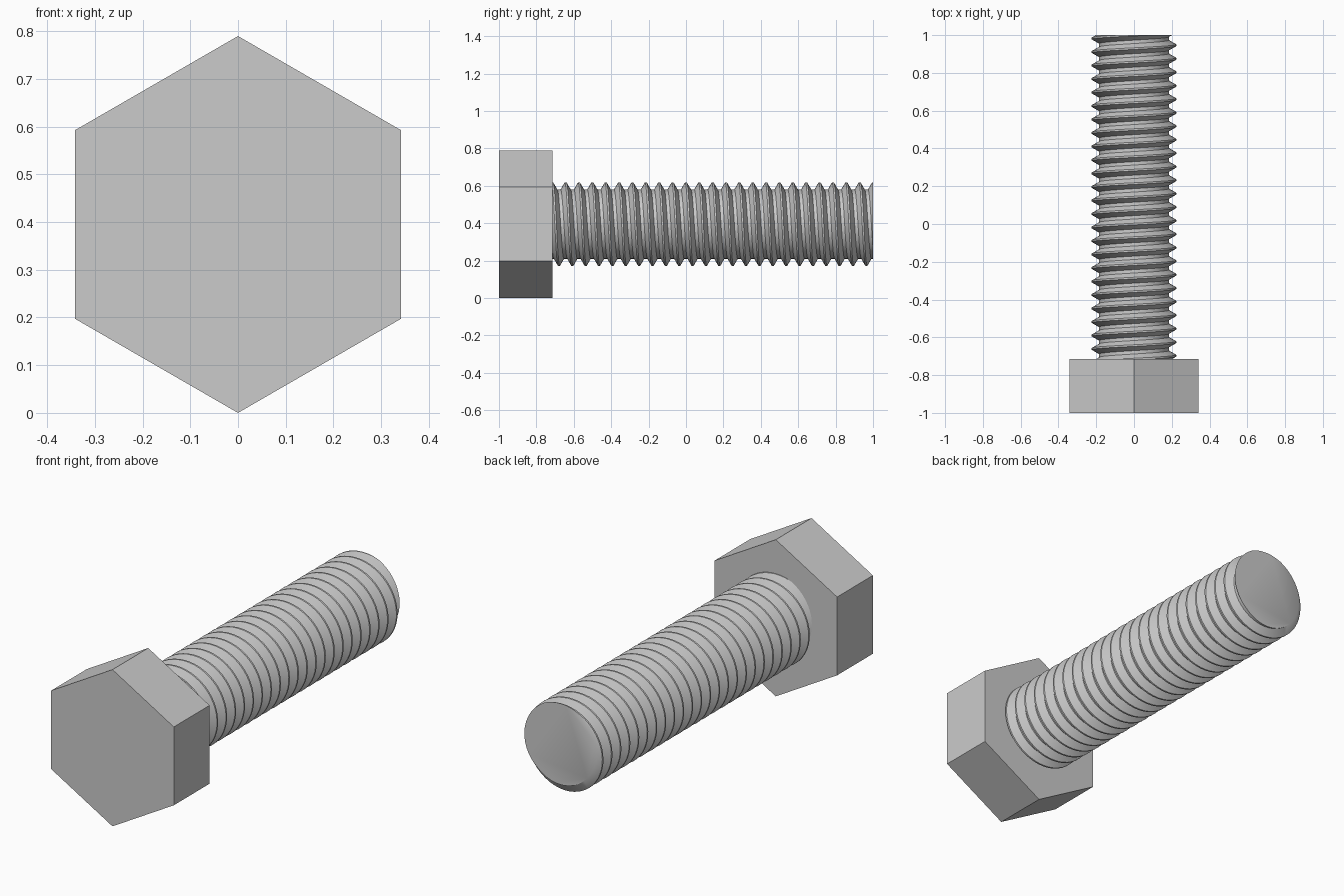
import bpy, bmesh, math
from mathutils import Matrix, Vector

if "Cube" in bpy.data.objects:
    bpy.data.objects.remove(bpy.data.objects["Cube"])

HEAD_RADIUS = 0.395
HEAD_BACK = -0.715
CREST, ROOT = 0.224, 0.185
TURNS = 24
PITCH = (1 - HEAD_BACK) / TURNS
STEPS = 48
AXIS_Z = HEAD_RADIUS


def make_object(name, bm):
    bmesh.ops.recalc_face_normals(bm, faces=bm.faces)
    mesh = bpy.data.meshes.new(name)
    bm.to_mesh(mesh)
    bm.free()
    obj = bpy.data.objects.new(name, mesh)
    bpy.context.collection.objects.link(obj)
    obj.location.z = AXIS_Z
    return obj


# Hexagonal head, one corner pointing up
bm = bmesh.new()
bmesh.ops.create_cone(bm, cap_ends=True, segments=6, radius1=HEAD_RADIUS,
                      radius2=HEAD_RADIUS, depth=HEAD_BACK + 1)
bmesh.ops.rotate(bm, verts=bm.verts, matrix=Matrix.Rotation(math.pi / 2, 3, 'X'))
bmesh.ops.translate(bm, verts=bm.verts, vec=(0, (HEAD_BACK - 1) / 2, 0))
make_object("hex_head", bm)

# Thread profile: flat crest, sloped flanks, wider flat root
tooth = [(-1 / 16, CREST), (1 / 16, CREST), (3 / 8, ROOT), (5 / 8, ROOT)]
bm = bmesh.new()
row = [bm.verts.new((0, 1 + (k + t) * PITCH, r))
       for k in range(-TURNS - 3, 3) for t, r in tooth]
edges = [bm.edges.new(pair) for pair in zip(row, row[1:])]

# Sweep it one turn while advancing one pitch
bmesh.ops.spin(bm, geom=row + edges, cent=(0, 0, 0), axis=(0, 1, 0),
               dvec=(0, PITCH / STEPS, 0), angle=math.tau, steps=STEPS)
bmesh.ops.remove_doubles(bm, verts=bm.verts, dist=0.0005)

# Trim both ends square and cap them
for y, direction in ((1, 1), (HEAD_BACK - 0.02, -1)):
    cut = bmesh.ops.bisect_plane(
        bm, geom=bm.verts[:] + bm.edges[:] + bm.faces[:], dist=0.00001,
        plane_co=Vector((0, y, 0)), plane_no=Vector((0, direction, 0)),
        clear_outer=True)
    rim = [e for e in cut["geom_cut"] if isinstance(e, bmesh.types.BMEdge)]
    bmesh.ops.holes_fill(bm, edges=rim, sides=0)
shank = make_object("threaded_shank", bm)

# Smooth around the shank, crisp along the thread edges
bpy.ops.object.select_all(action='DESELECT')
shank.select_set(True)
bpy.context.view_layer.objects.active = shank
bpy.ops.object.shade_smooth_by_angle(angle=math.radians(30))
